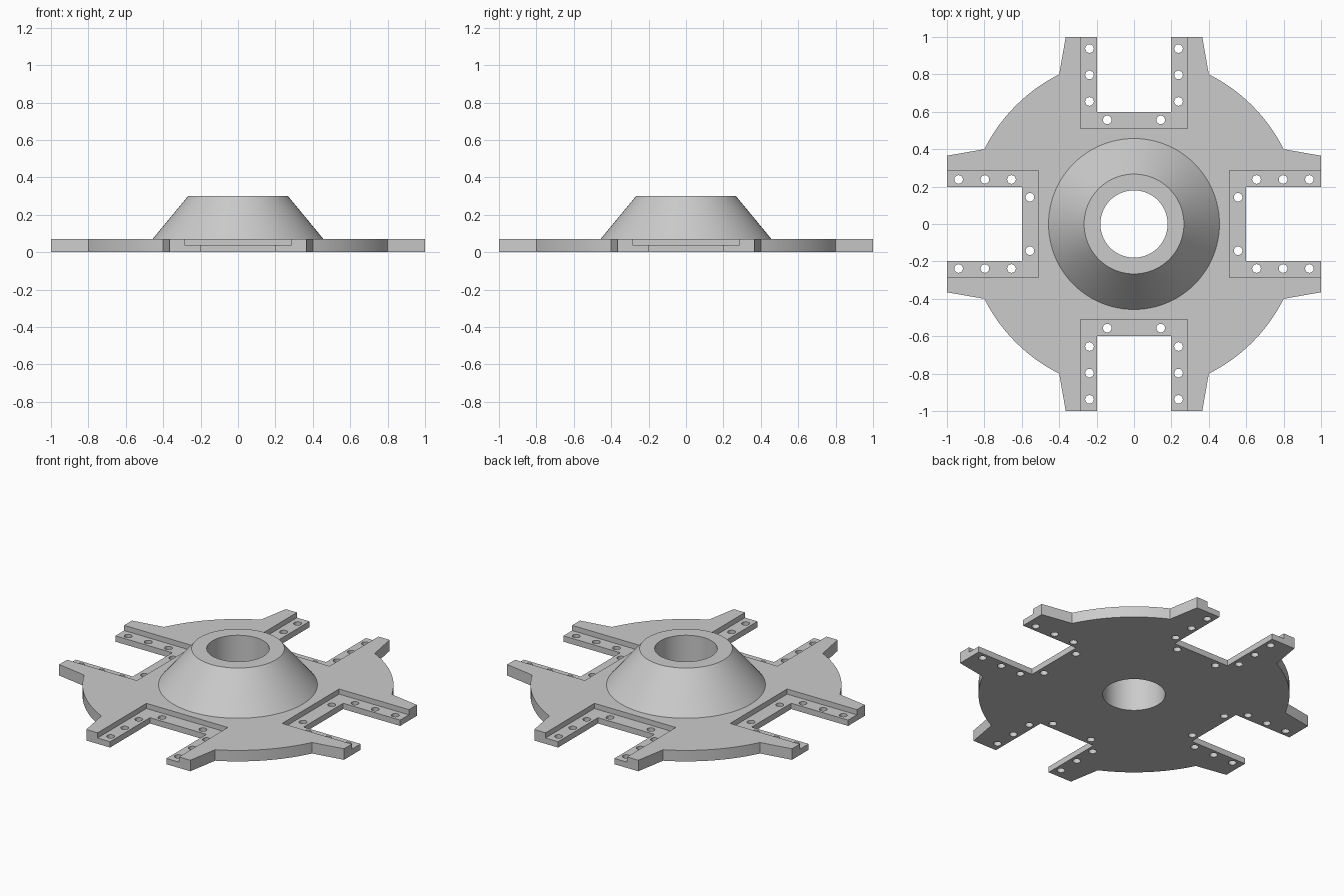
import bpy, bmesh, math
from mathutils import Matrix, Vector

cube = bpy.data.objects.get("Cube")
if cube:
    bpy.data.objects.remove(cube, do_unlink=True)

THICK, FLOOR, TOP = 0.07, 0.037, 0.30   # plate top, recess floor, hub top
BORE = 0.18
TURNS = [Matrix.Rotation(i * math.pi / 2, 4, 'Z') for i in range(4)]

grey = bpy.data.materials.new("plain grey")
grey.use_nodes = True
colour = (0.6, 0.6, 0.6, 1)
grey.diffuse_color = colour
grey.node_tree.nodes["Principled BSDF"].inputs["Base Color"].default_value = colour


def make_object(name, bm):
    bmesh.ops.recalc_face_normals(bm, faces=bm.faces)
    mesh = bpy.data.meshes.new(name)
    bm.to_mesh(mesh)
    bm.free()
    mesh.materials.append(grey)
    obj = bpy.data.objects.new(name, mesh)
    bpy.context.collection.objects.link(obj)
    return obj


def select(obj):
    bpy.ops.object.select_all(action='DESELECT')
    obj.select_set(True)
    bpy.context.view_layer.objects.active = obj


def cut(target, cutter):
    cutter.hide_render = True
    mod = target.modifiers.new("cut", 'BOOLEAN')
    mod.operation, mod.solver, mod.object = 'DIFFERENCE', 'EXACT', cutter
    select(target)
    bpy.ops.object.modifier_apply(modifier=mod.name)
    bpy.data.objects.remove(cutter, do_unlink=True)


def add_cylinder(bm, place, radius, segments):
    bmesh.ops.create_cone(bm, cap_ends=True, segments=segments, radius1=radius,
                          radius2=radius, depth=0.4, matrix=place)


# Plate outline: one slotted arm pair and one rim arc per quarter turn
arm = [(0.4, 0.8), (0.365, 1), (0.198, 1), (0.198, 0.6)]
quarter = arm + [(-x, y) for x, y in reversed(arm)]
start, end = math.atan2(0.8, -0.4), math.atan2(0.4, -0.8)
rim = math.hypot(0.4, 0.8)
steps = 16
for i in range(1, steps):
    a = start + (end - start) % math.tau * i / steps
    quarter.append((rim * math.cos(a), rim * math.sin(a)))
bm = bmesh.new()
outline = [bm.verts.new(t @ Vector((x, y, 0))) for t in TURNS for x, y in quarter]
base = bm.faces.new(outline)
side = bmesh.ops.extrude_face_region(bm, geom=[base])
bmesh.ops.translate(bm, vec=(0, 0, THICK),
                    verts=[v for v in side["geom"] if isinstance(v, bmesh.types.BMVert)])
plate = make_object("slotted_plate", bm)

# Stepped ledge around each slot
bm = bmesh.new()
for t in TURNS:
    box = Matrix.Translation((0, 0.51 + 0.3, FLOOR + 0.1)) @ Matrix.Diagonal((0.572, 0.6, 0.2, 1))
    bmesh.ops.create_cube(bm, size=1, matrix=t @ box)
cut(plate, make_object("ledge_cutter", bm))

# Bolt holes along the ledges, and the central bore
bolts = [(0.238, 0.655), (0.238, 0.797), (0.238, 0.938), (0.143, 0.557)]
bm = bmesh.new()
for t in TURNS:
    for x, y in bolts:
        for s in (-1, 1):
            add_cylinder(bm, t @ Matrix.Translation((s * x, y, 0)), 0.023, 24)
add_cylinder(bm, Matrix.Identity(4), BORE, 96)
cut(plate, make_object("hole_cutter", bm))

# Conical hub, turned from a profile and open where it meets the plate
profile = [(0.457, THICK), (0.267, TOP), (BORE, TOP), (BORE, THICK)]
bm = bmesh.new()
verts = [bm.verts.new((r, 0, z)) for r, z in profile]
edges = [bm.edges.new(pair) for pair in zip(verts, verts[1:])]
bmesh.ops.spin(bm, geom=verts + edges, cent=(0, 0, 0), axis=(0, 0, 1),
               angle=math.tau, steps=96)
bmesh.ops.remove_doubles(bm, verts=bm.verts, dist=0.0001)
hub = make_object("conical_hub", bm)
# Face the open shell outward
if max(hub.data.polygons, key=lambda p: p.center.z).normal.z < 0:
    hub.data.flip_normals()

for obj in (plate, hub):
    select(obj)
    bpy.ops.object.shade_smooth_by_angle(angle=math.radians(25))
